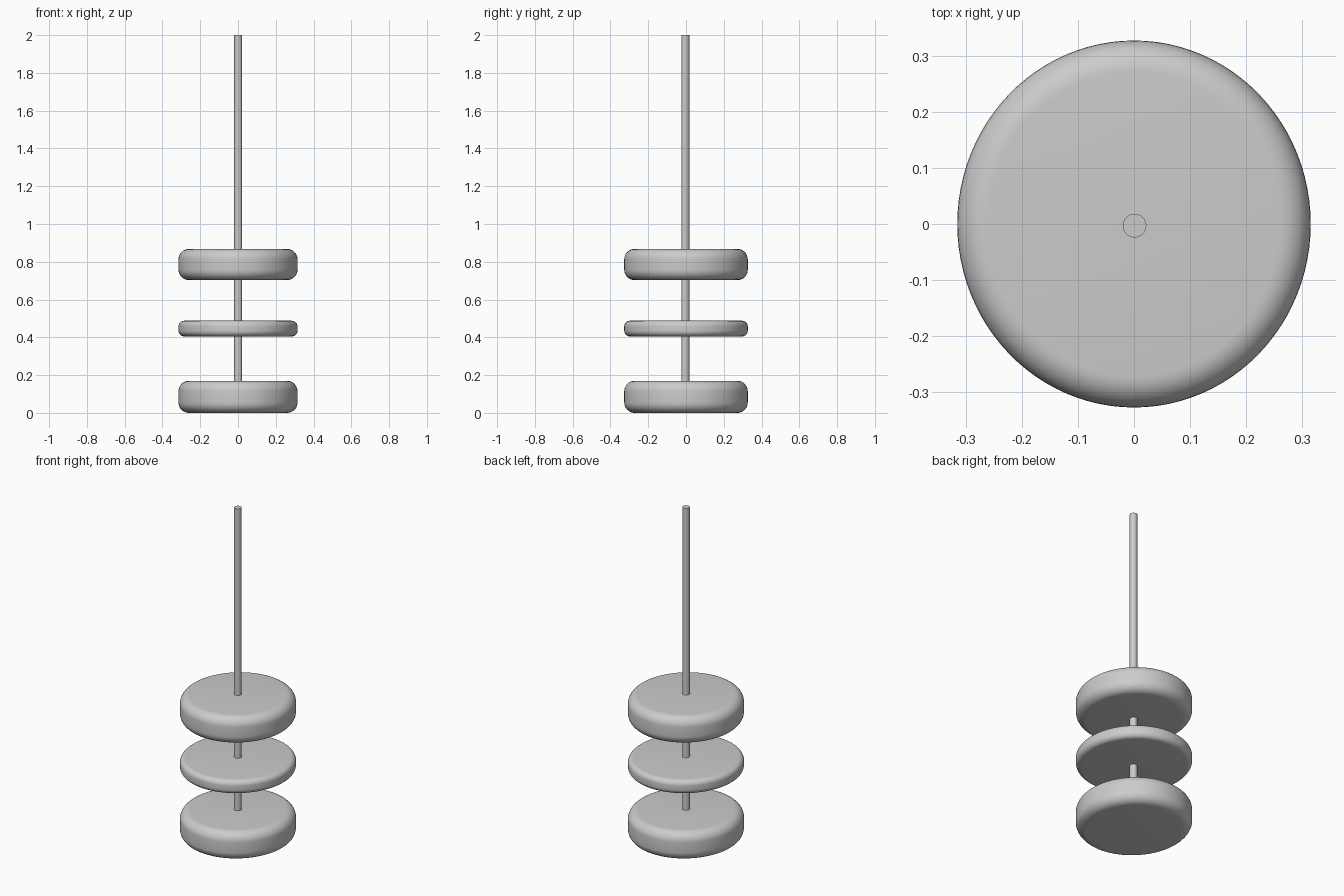
import bpy
from math import radians

if "Cube" in bpy.data.objects:
    bpy.data.objects.remove(bpy.data.objects["Cube"])


def cylinder(name, rx, ry, z0, z1, sides, centre=(0, 0), rounding=0):
    bpy.ops.mesh.primitive_cylinder_add(vertices=sides, radius=1, depth=1,
                                        location=(*centre, (z0 + z1) / 2))
    ob = bpy.context.object
    ob.name = name
    ob.scale = (rx, ry, z1 - z0)
    bpy.ops.object.transform_apply(location=False, rotation=False, scale=True)
    if rounding:
        bev = ob.modifiers.new("rounded_rim", 'BEVEL')
        bev.width = rounding
        bev.segments = 8
        bev.limit_method = 'ANGLE'
        bev.angle_limit = radians(40)
        bpy.ops.object.modifier_apply(modifier=bev.name)
    bpy.ops.object.shade_smooth_by_angle(angle=radians(35))
    return ob


# Slightly oval stacked discs with rounded rims
for name, z0, z1, rounding in (("bottom_disc", 0.0, 0.17, 0.055),
                               ("middle_disc", 0.405, 0.488, 0.03),
                               ("top_disc", 0.703, 0.868, 0.055)):
    cylinder(name, 0.315, 0.327, z0, z1, 96, rounding=rounding)

# Thin central rod running through the discs
cylinder("central_rod", 0.021, 0.021, 0.05, 2.0, 32, centre=(0.001, -0.003))
